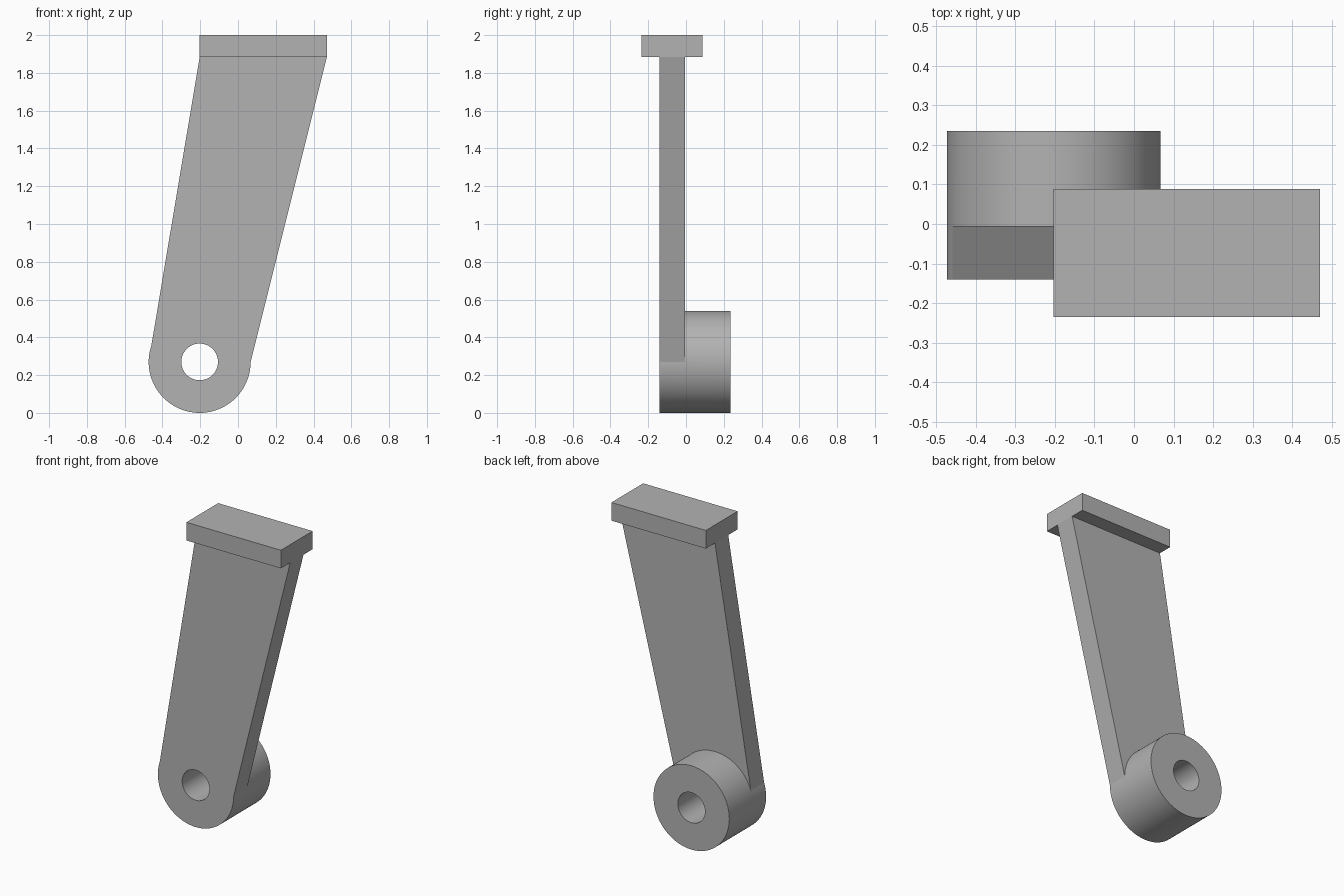
import bpy
import bmesh
from math import pi, radians, sin, cos
from mathutils import Vector

cube = bpy.data.objects.get("Cube")
if cube:
    bpy.data.objects.remove(cube, do_unlink=True)

grey = bpy.data.materials.new("plain grey")
grey.use_nodes = True
grey.diffuse_color = (0.45, 0.45, 0.45, 1)
grey.node_tree.nodes["Principled BSDF"].inputs["Base Color"].default_value = grey.diffuse_color

HUB_X, HUB_Z, HUB_R, BORE_R = -0.203, 0.27, 0.27, 0.097
FRONT, WEB_BACK, HUB_BACK = -0.14, -0.005, 0.235
SEGMENTS = 96


def arc(radius, first, last):
    """Points in x, z around the hub axis, by segment number."""
    angles = [2 * pi * i / SEGMENTS for i in range(first, last + 1)]
    return [(HUB_X + radius * cos(a), HUB_Z + radius * sin(a)) for a in angles]


def extrude_profile(name, points, y0, y1):
    """Prism with an x, z outline between two depths."""
    bm = bmesh.new()
    face = bm.faces.new([bm.verts.new((x, y0, z)) for x, z in points])
    new = bmesh.ops.extrude_face_region(bm, geom=[face])["geom"]
    verts = [v for v in new if isinstance(v, bmesh.types.BMVert)]
    bmesh.ops.translate(bm, verts=verts, vec=Vector((0, y1 - y0, 0)))
    bmesh.ops.recalc_face_normals(bm, faces=bm.faces)
    mesh = bpy.data.meshes.new(name)
    bm.to_mesh(mesh)
    bm.free()
    mesh.materials.append(grey)
    obj = bpy.data.objects.new(name, mesh)
    bpy.context.collection.objects.link(obj)
    return obj


def select(obj):
    bpy.ops.object.select_all(action="DESELECT")
    obj.select_set(True)
    bpy.context.view_layer.objects.active = obj


def combine(obj, other, operation):
    mod = obj.modifiers.new(operation.lower(), "BOOLEAN")
    mod.operation = operation
    mod.solver = "EXACT"
    mod.object = other
    select(obj)
    bpy.ops.object.modifier_apply(modifier=mod.name)
    bpy.data.objects.remove(other, do_unlink=True)


# Tapered arm, rounded at the foot: the arc runs left to right under the hub
foot = arc(HUB_R, -SEGMENTS // 2 - 5, 0)
arm = extrude_profile("arm_with_hub", foot + [(0.47, 1.883), (-0.203, 1.883)],
                      FRONT, WEB_BACK)

# Round hub behind the arm, then the bore through both
hub = extrude_profile("hub", arc(HUB_R, 0, SEGMENTS - 1), WEB_BACK, HUB_BACK)
combine(arm, hub, "UNION")
bore = extrude_profile("bore_cutter", arc(BORE_R, 0, SEGMENTS - 1),
                       FRONT - 0.1, HUB_BACK + 0.1)
bore.hide_render = True
combine(arm, bore, "DIFFERENCE")
select(arm)
bpy.ops.object.shade_smooth_by_angle(angle=radians(6))

# Mounting plate on top
extrude_profile("top_plate", [(-0.203, 1.883), (0.47, 1.883), (0.47, 2), (-0.203, 2)],
                -0.235, 0.088)
